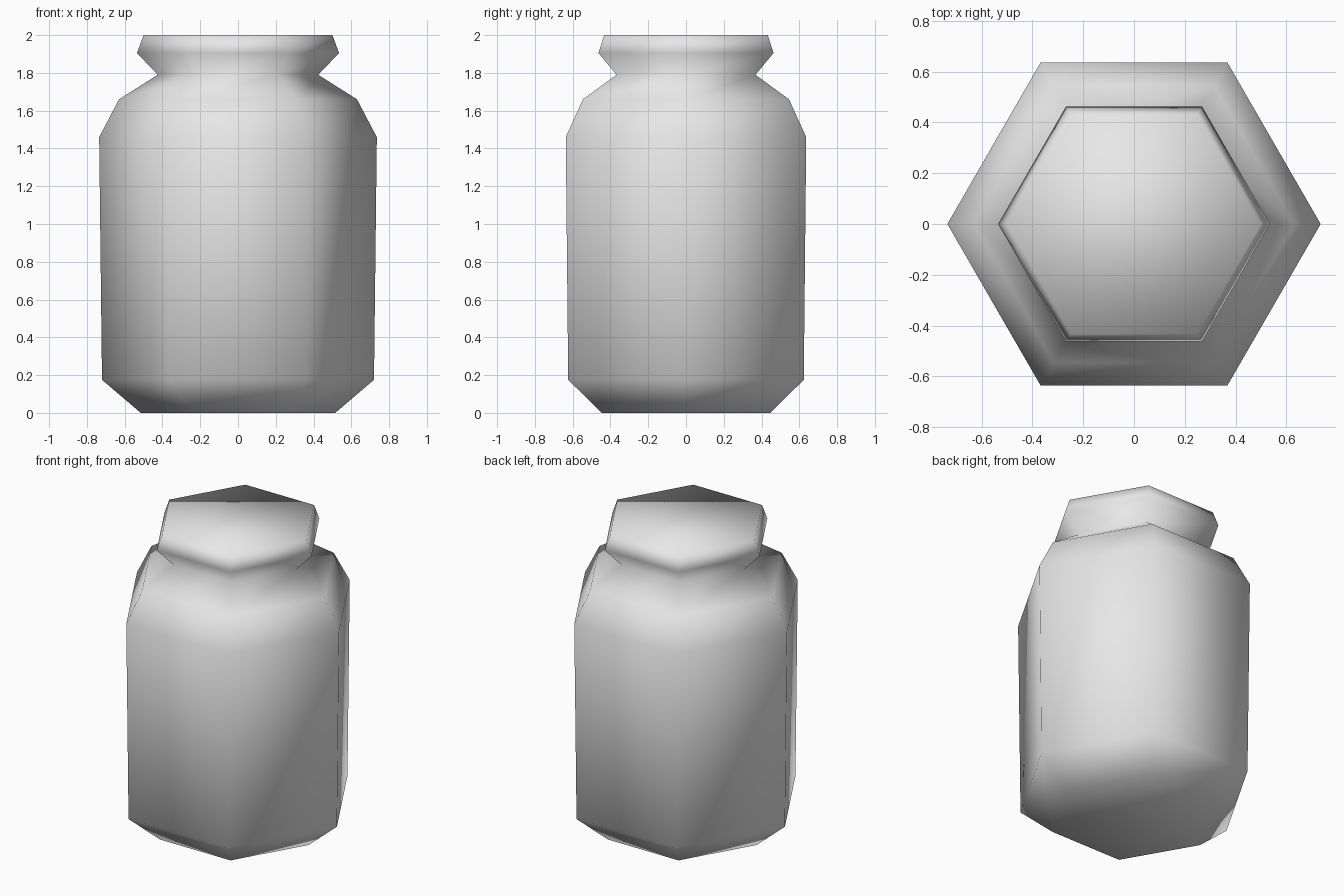
import bpy, bmesh
from math import cos, sin, tau

old = bpy.data.objects.get("Cube")
if old:
    bpy.data.objects.remove(old, do_unlink=True)

SIDES = 6

# Jar outline from base to rim: (corner radius, height)
PROFILE = [
    (0.515, 0.0),    # base
    (0.72, 0.175),   # lower bevel
    (0.735, 1.46),   # straight wall
    (0.63, 1.66),    # shoulder
    (0.425, 1.79),   # neck
    (0.535, 1.905),  # flared lip
    (0.50, 2.0),     # top
]


def make_material(name, colour):
    mat = bpy.data.materials.new(name)
    mat.use_nodes = True
    mat.diffuse_color = colour
    mat.node_tree.nodes["Principled BSDF"].inputs["Base Color"].default_value = colour
    return mat


def lathe(name, profile, sides, mat):
    """Closed, smooth-shaded solid swept from a profile around z."""
    bm = bmesh.new()
    rings = [[bm.verts.new((r * cos(tau * i / sides), r * sin(tau * i / sides), z))
              for i in range(sides)] for r, z in profile]
    for low, high in zip(rings, rings[1:]):
        for i in range(sides):
            j = (i + 1) % sides
            bm.faces.new((low[i], low[j], high[j], high[i]))
    bm.faces.new(rings[0][::-1])
    bm.faces.new(rings[-1])
    bmesh.ops.recalc_face_normals(bm, faces=bm.faces)
    for face in bm.faces:
        face.smooth = True
    mesh = bpy.data.meshes.new(name)
    bm.to_mesh(mesh)
    bm.free()
    mesh.materials.append(mat)
    obj = bpy.data.objects.new(name, mesh)
    bpy.context.collection.objects.link(obj)
    return obj


# Six-sided jar with a flat closed top
lathe("jar", PROFILE, SIDES, make_material("light_grey", (0.8, 0.8, 0.8, 1.0)))
